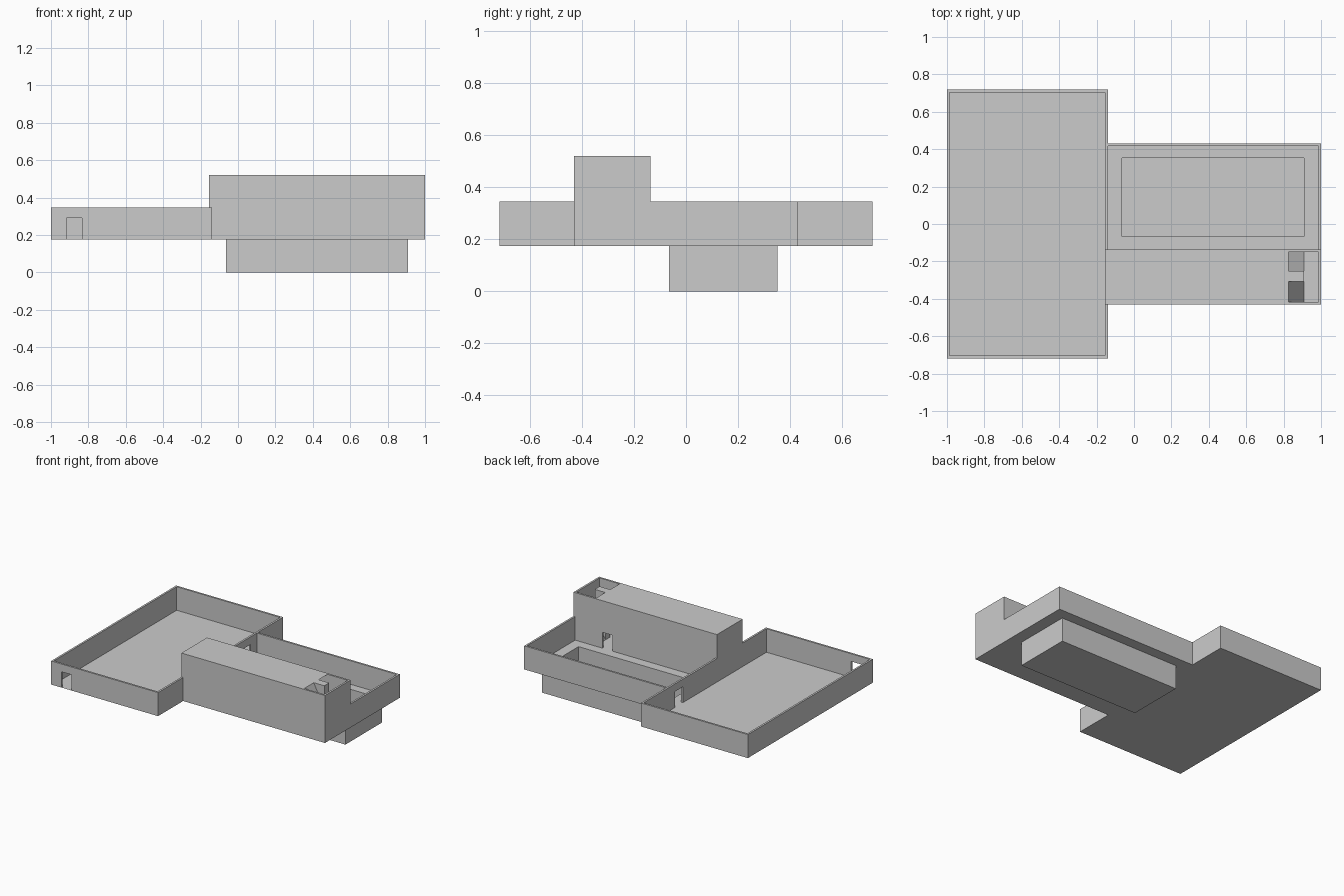
import bpy

if "Cube" in bpy.data.objects:
    bpy.data.objects.remove(bpy.data.objects["Cube"])

Z0, Z1, Z2 = 0.175, 0.346, 0.52      # floor, low wall top, roof
DOOR = Z0 + 0.115                    # door head height
T = 0.014                            # wall thickness


def mesh(name, verts, faces):
    m = bpy.data.meshes.new(name)
    m.from_pydata(verts, [], faces)
    m.update()
    o = bpy.data.objects.new(name, m)
    bpy.context.collection.objects.link(o)
    return o


def extrude(name, outline, axis, start, depth):
    """Prism: 2D outline in (u, z), pushed along the wall thickness axis."""
    n = len(outline)

    def pt(u, z, d):
        return (u, d, z) if axis == 'x' else (d, u, z)
    v = [pt(u, z, d) for d in (start, start + depth) for u, z in outline]
    f = [tuple(range(n)), tuple(range(2 * n - 1, n - 1, -1))]
    f += [((i + 1) % n, i, i + n, (i + 1) % n + n) for i in range(n)]
    if axis == 'y':
        f = [tuple(reversed(q)) for q in f]
    return mesh(name, v, f)


def wall(name, axis, a, b, start, top, door=None):
    """Wall running from a to b along axis, with an optional doorway."""
    pts = [(a, Z0)]
    if door:
        d0, d1 = door
        pts += [(d0, Z0), (d0, DOOR), (d1, DOOR), (d1, Z0)]
    pts += [(b, Z0), (b, top), (a, top)]
    return extrude(name, pts, axis, start, T)


def plates(name, rects, z):
    """Flat upward sheets from (x0, x1, y0, y1) rectangles."""
    v, f = [], []
    for x0, x1, y0, y1 in rects:
        k = len(v)
        v += [(x0, y0, z), (x1, y0, z), (x1, y1, z), (x0, y1, z)]
        f.append((k, k + 1, k + 2, k + 3))
    return mesh(name, v, f)


def ramp(name, x0, z0, x1, z1, y0, y1):
    return mesh(name, [(x0, y0, z0), (x1, y0, z1), (x1, y1, z1), (x0, y1, z0)],
                [(0, 1, 2, 3)])


XM, YB, YS = -0.14, 0.43, -0.136     # room divide, back wall, tall block back
PX0, PX1, PY0, PY1 = -0.063, 0.91, -0.066, 0.352

# floors, with an opening for the sunken pit
plates("large_room_floor", [(-1, XM, -0.718, 0.718)], Z0)
plates("side_room_floor", [(XM, 1, -0.43, PY0), (XM, 1, PY1, YB),
                           (XM, PX0, PY0, PY1), (PX1, 1, PY0, PY1)], Z0)

# sunken pit: open thin-sided box
c = [(PX0, PY0), (PX1, PY0), (PX1, PY1), (PX0, PY1)]
mesh("sunken_pit", [(x, y, z) for z in (0, Z0) for x, y in c],
     [(0, 1, 2, 3)] + [((i + 1) % 4, i, i + 4, (i + 1) % 4 + 4) for i in range(4)])

# large room walls
wall("large_room_front_wall", 'x', -1, XM, -0.718, Z1, (-0.918, -0.835))
wall("large_room_back_wall", 'x', -1, XM, 0.718 - T, Z1)
wall("large_room_left_wall", 'y', -0.718 + T, 0.718 - T, -1, Z1)
wall("dividing_wall", 'y', -0.718 + T, 0.718 - T, XM - T, Z1, (0.255, 0.345))

# side room low walls
wall("side_room_back_wall", 'x', XM, 1, YB - T, Z1)
wall("side_room_right_wall", 'y', YS, YB - T, 1 - T, Z1)

# tall block walls
XL = XM - T
wall("tall_front_wall", 'x', XM, 1, -0.43, Z2)
wall("tall_back_wall", 'x', XM, 1, YS - T, Z2, (0.685, 0.768))
wall("tall_right_wall", 'y', -0.43 + T, YS - T, 1 - T, Z2)
o = wall("tall_left_wall", 'y', -0.43, YS, XL, Z2)
for v in o.data.vertices:            # only the part above the dividing wall
    v.co.z = max(v.co.z, Z1)

# roof with a U-shaped stair opening
SX0, SX1 = 0.825, 0.91
A0, A1, B0, B1 = -0.416, -0.308, -0.252, -0.15
plates("roof", [(XM, SX0, A0, B1), (SX0, SX1, A1, B0)], Z2)

# switchback stair ramps, landing and divider
ZL = (Z0 + Z2) / 2
ramp("lower_stair_ramp", SX0, Z0, SX1, ZL, B0, B1)
ramp("upper_stair_ramp", SX0, Z2, SX1, ZL, A0, A1)
plates("stair_landing", [(SX1, 1 - T, A0, B1)], ZL)
extrude("stair_divider", [(SX0, Z0), (SX1, Z0), (SX1, Z2), (SX0, Z2)], 'x', A1, B0 - A1)
